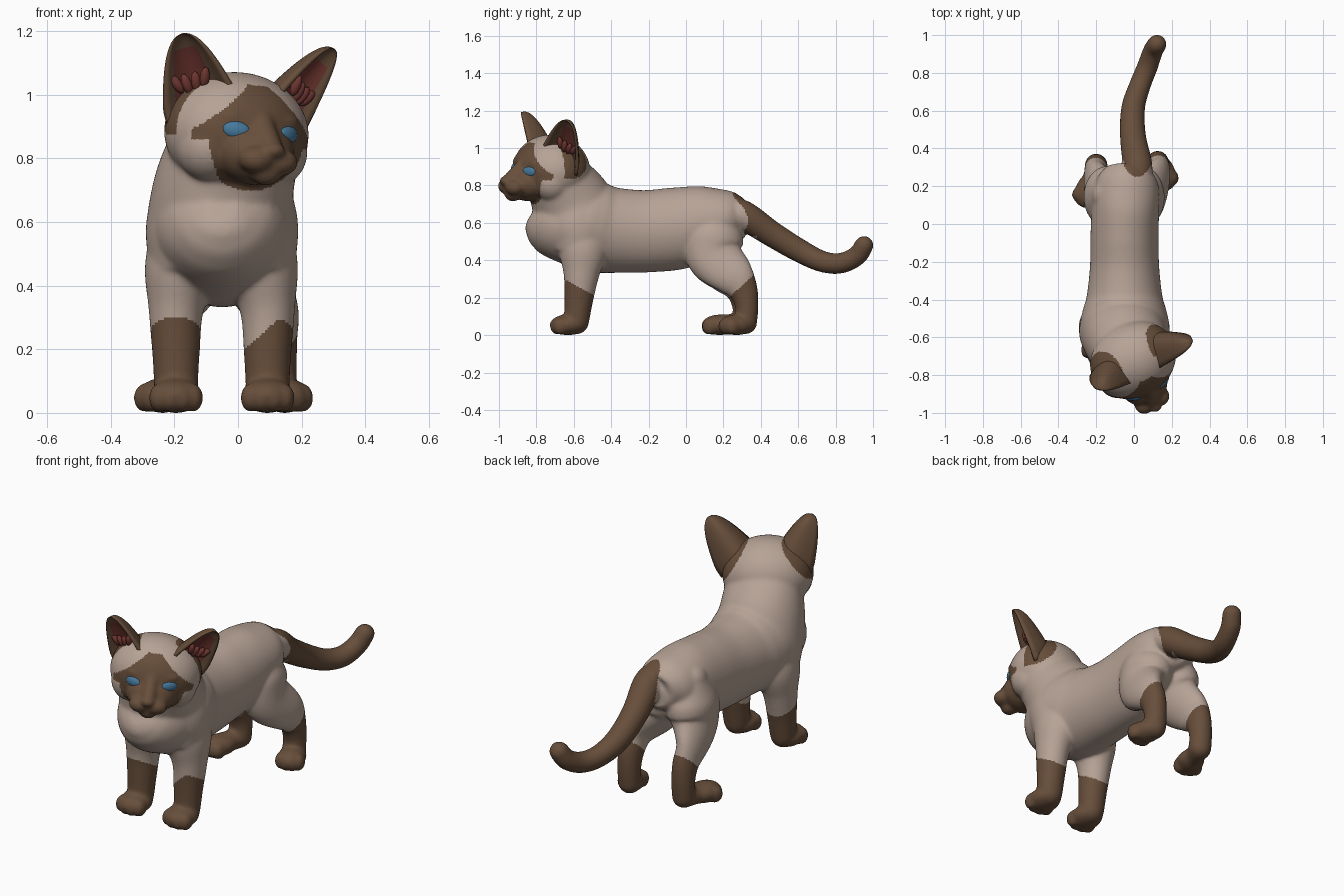
import bpy, bmesh, math
from mathutils import Vector, Matrix
from mathutils.bvhtree import BVHTree

if "Cube" in bpy.data.objects:
    bpy.data.objects.remove(bpy.data.objects["Cube"])


def material(name, rgb):
    m = bpy.data.materials.new(name)
    m.use_nodes = True
    m.diffuse_color = (*rgb, 1)
    m.node_tree.nodes["Principled BSDF"].inputs["Base Color"].default_value = (*rgb, 1)
    return m


CREAM = material("cream fur", (0.47, 0.365, 0.305))
BROWN = material("brown fur", (0.135, 0.076, 0.043))
BLUE = material("blue eye", (0.06, 0.19, 0.33))
RED = material("inner ear red", (0.16, 0.037, 0.03))

# Head frame: turned and tilted, local -y is the face direction
HEAD = (Matrix.Translation((-0.005, -0.72, 0.88)) @ Matrix.Rotation(math.radians(27), 4, 'Z')
        @ Matrix.Rotation(math.radians(5), 4, 'Y'))


def ball(bm, center, radii, frame=Matrix(), subdivisions=3):
    m = frame @ Matrix.Translation(center) @ Matrix.Diagonal((*radii, 1))
    bmesh.ops.create_icosphere(bm, subdivisions=subdivisions, radius=1, matrix=m)


def loft(bm, rings):
    """Skin closed rings of equal length and cap both ends."""
    loops = [[bm.verts.new(p) for p in ring] for ring in rings]
    n = len(loops[0])
    faces = []
    for a, b in zip(loops, loops[1:]):
        faces.append([bm.faces.new((a[i], a[(i + 1) % n], b[(i + 1) % n], b[i])) for i in range(n)])
    bm.faces.new(loops[0][::-1])
    bm.faces.new(loops[-1])
    return faces


def spline(points, steps=8):
    """Catmull-Rom samples through tuples of any length."""
    p = [Vector(q) for q in points]
    p = [p[0] * 2 - p[1]] + p + [p[-1] * 2 - p[-2]]
    out = []
    for a, b, c, d in zip(p, p[1:], p[2:], p[3:]):
        for k in range(steps):
            t = k / steps
            out.append((b * 2 + (c - a) * t + (a * 2 - b * 5 + c * 4 - d) * t * t
                        + (b * 3 - a - c * 3 + d) * t ** 3) / 2)
    return out + [p[-2]]


def tube(bm, points, axis, rounded=True):
    """Sweep (x, y, z, r) or (x, y, z, r1, r2) along a curve."""
    axis = Vector(axis)
    samples = spline(points)
    rings = []
    for i, s in enumerate(samples):
        c = Vector(s[:3])
        tangent = Vector(samples[min(i + 1, len(samples) - 1)][:3]) - Vector(samples[max(i - 1, 0)][:3])
        q = axis.rotation_difference(tangent.normalized())
        ring = []
        for k in range(48):
            a = math.tau * k / 48
            u, v = math.cos(a) * s[3], math.sin(a) * s[-1]
            ring.append(c + q @ Vector((u, 0, v) if axis.y else (u, v, 0)))
        rings.append(ring)
    loft(bm, rings)
    if rounded:
        for end in (samples[0], samples[-1]):
            r = min(end[3], end[-1])
            ball(bm, end[:3], (r, r, r))


def paw(bm, x, y, turn, width):
    f = Matrix.Translation((x, y, 0)) @ Matrix.Rotation(math.radians(turn), 4, 'Z')
    ball(bm, (0, -0.005, 0.055), (width, 0.1, 0.056), f)
    for k in (-1, -0.36, 0.36, 1):
        ball(bm, (k * width * 0.64, -0.07 + 0.025 * abs(k), 0.047), (0.032, 0.042, 0.046), f)


def finish(name, bm, mats):
    bmesh.ops.recalc_face_normals(bm, faces=bm.faces)
    for face in bm.faces:
        face.smooth = True
    mesh = bpy.data.meshes.new(name)
    bm.to_mesh(mesh)
    bm.free()
    ob = bpy.data.objects.new(name, mesh)
    bpy.context.scene.collection.objects.link(ob)
    for m in mats:
        mesh.materials.append(m)
    return ob


# Torso and neck
bm = bmesh.new()
sections = [(-0.825, 0.65, 0.05, 0.05), (-0.80, 0.635, 0.115, 0.115), (-0.76, 0.62, 0.165, 0.165),
            (-0.68, 0.60, 0.208, 0.2), (-0.55, 0.585, 0.236, 0.24), (-0.46, 0.57, 0.222, 0.24),
            (-0.38, 0.56, 0.2, 0.228), (-0.22, 0.555, 0.183, 0.22), (-0.05, 0.57, 0.18, 0.22),
            (0.1, 0.60, 0.178, 0.2), (0.2, 0.615, 0.17, 0.165), (0.26, 0.61, 0.145, 0.14),
            (0.30, 0.60, 0.1, 0.1), (0.315, 0.60, 0.05, 0.05)]
tube(bm, [(-0.05 + 0.06 * max(0, y), y, z, rx, rz) for y, z, rx, rz in sections], (0, 1, 0), False)
tube(bm, [(-0.05, -0.56, 0.46, 0.23, 0.18), (-0.05, -0.57, 0.58, 0.24, 0.215),
          (-0.045, -0.61, 0.70, 0.222, 0.22), (-0.01, -0.68, 0.83, 0.205, 0.18)], (0, 0, 1), False)

# Front legs
for hip, foot in ((-0.165, -0.195), (0.058, 0.093)):
    mid = (hip + foot) / 2
    tube(bm, [(hip * 0.9, -0.55, 0.64, 0.1, 0.1), (mid, -0.55, 0.46, 0.113, 0.13),
              (foot, -0.56, 0.32, 0.086, 0.095), (foot, -0.573, 0.19, 0.075, 0.077),
              (foot, -0.585, 0.07, 0.068, 0.066)], (0, 0, -1))
    paw(bm, foot, -0.625, 0, 0.084)

# Hind legs
for hip, foot, back in ((-0.132, -0.2, 0.0), (0.022, 0.125, 0.015)):
    mid = hip * 0.6 + foot * 0.4
    tube(bm, [(hip, 0.15, 0.65, 0.09, 0.1), (hip * 0.9 + foot * 0.1, 0.145, 0.53, 0.125, 0.158),
              (mid, 0.155, 0.42, 0.108, 0.15), (foot, 0.235 + back, 0.32, 0.066, 0.115),
              (foot, 0.29 + back, 0.24, 0.062, 0.08), (foot, 0.31 + back, 0.15, 0.06, 0.062),
              (foot, 0.305 + back, 0.065, 0.06, 0.06)], (0, 0, -1))
paw(bm, -0.235, 0.185, -22, 0.073)
paw(bm, 0.145, 0.275, 20, 0.073)
tube(bm, [(-0.2, 0.3, 0.06, 0.055), (-0.232, 0.2, 0.058, 0.053)], (0, -1, 0))

# Tail
tube(bm, [(0.01, 0.2, 0.665, 0.06), (0.02, 0.3, 0.645, 0.078), (-0.005, 0.46, 0.54, 0.069),
          (-0.005, 0.61, 0.45, 0.063), (0.03, 0.73, 0.393, 0.057), (0.07, 0.83, 0.385, 0.055),
          (0.1, 0.915, 0.425, 0.053), (0.122, 0.952, 0.48, 0.051)], (0, 1, 0))

# Head: skull, cheeks, nose bridge and muzzle
ball(bm, (0, 0, 0), (0.235, 0.2, 0.192), HEAD, 4)
ball(bm, (0, -0.14, -0.065), (0.13, 0.11, 0.1), HEAD)
ball(bm, (0, -0.225, -0.125), (0.05, 0.045, 0.042), HEAD)
ball(bm, (0, -0.28, -0.055), (0.034, 0.024, 0.024), HEAD)
bridge = [HEAD @ Vector((0, y, z)) for y, z in ((-0.15, 0.05), (-0.193, 0.0), (-0.248, -0.055))]
tube(bm, [(*p, 0.04) for p in bridge], (0, -1, 0))
for side in (-1, 1):
    ball(bm, (side * 0.042, -0.237, -0.088), (0.058, 0.052, 0.044), HEAD)
    ball(bm, (side * 0.115, -0.045, -0.05), (0.105, 0.11, 0.112), HEAD)
    ball(bm, (side * 0.085, -0.145, 0.045), (0.055, 0.038, 0.024), HEAD)

# Fuse the parts into one smooth skin
skin = finish("cat_body", bm, [])
remesh = skin.modifiers.new("fuse", 'REMESH')
remesh.mode = 'VOXEL'
remesh.voxel_size = 0.008
soften = skin.modifiers.new("soften", 'SMOOTH')
soften.factor = 0.5
soften.iterations = 16
bpy.context.view_layer.update()
fused = bpy.data.meshes.new_from_object(skin.evaluated_get(bpy.context.evaluated_depsgraph_get()))
skin.modifiers.clear()
skin.data = fused
fused.materials.clear()
fused.materials.append(CREAM)
fused.materials.append(BROWN)

# Dark points: face mask, ear bases, feet and tail
to_head = HEAD.inverted()


def is_dark(c):
    if c.y < -0.3:
        inner = 0.19 + 0.9 * (c.x - 0.01) if c.x > -0.05 else 0.31
        if c.z < min(0.305, 0.3 - 0.55 * (c.y + 0.65), inner):
            return True
    if c.y > 0 and c.z < min(0.34, max(0.2, 0.22 + 0.9 * (c.y - 0.25))):
        return True
    if c.y > 0.38 or (c.z > 0.53 and c.y > 0.25 + (0.75 - c.z) * 0.3 + 9 * (c.x - 0.025) ** 2):
        return True
    if c.y > -0.45 or c.z < 0.68:
        return False
    p = to_head @ c
    u, front, up = abs(p.x), -p.y, p.z
    top = min(0.15, 0.18 - 0.9 * u)
    if front > 0.05 and math.hypot(u, up + 0.015) < 0.167 and up < top:
        return True
    if front > 0.03 and u < 0.205 and -0.035 < up < top:
        return True
    return -0.16 < front < 0.035 and (u - 0.1) / 0.12 + (up - 0.16) / 0.17 > 0


for poly in fused.polygons:
    poly.use_smooth = True
    poly.material_index = int(is_dark(poly.center))

# Eyes, seated on the face surface
tree = BVHTree.FromPolygons([v.co for v in fused.vertices], [p.vertices for p in fused.polygons])
forward = HEAD.to_3x3() @ Vector((0, 1, 0))
for name, side in (("right_eye", -1), ("left_eye", 1)):
    hit = tree.ray_cast(HEAD @ Vector((side * 0.09, -0.6, 0.001)), forward)[0]
    frame = (Matrix.Translation(hit + forward * 0.01) @ HEAD.to_3x3().to_4x4()
             @ Matrix.Rotation(side * math.radians(24), 4, 'Z')
             @ Matrix.Rotation(-side * math.radians(7), 4, 'Y'))
    bm = bmesh.new()
    ball(bm, (0, 0, 0), (0.046, 0.018, 0.029), frame)
    finish(name, bm, [BLUE])

# Ears: cupped shells with a red lining and folds of inner fur
for name, side in (("right_ear", -1), ("left_ear", 1)):
    base = Vector((side * 0.155 + 0.008, -0.035, 0.07))
    tip = Vector((side * 0.268 + 0.02, -0.06, 0.292))
    up = tip - base
    facing = Vector((side * 0.58, -0.81, 0))
    across = facing.cross(up).normalized()
    facing = up.cross(across).normalized()
    span = [k / 8 for k in range(-8, 9)]
    rings = []
    for k in range(21):
        t = 1 - 1.15 * (1 - k / 20.05) ** 1.6
        w = min(0.122, 0.126 * (1 - t) ** 0.45)
        center = base + up * t
        back = [center + across * s * w - facing * w * 0.95 * (1 - s * s) for s in span]
        front = [center + across * s * w * 0.88 + facing * (0.008 - w * 0.55 * (1 - s * s)) for s in span]
        rings.append([HEAD @ p for p in back + front[::-1]])
    bm = bmesh.new()
    for k, row in enumerate(loft(bm, rings)):
        for i, face in enumerate(row):
            face.material_index = int(abs(i - 24.5 - side) < 5 and k < 13)
    finish(name, bm, [BROWN, RED])
    bm = bmesh.new()
    for s in (-0.045, -0.015, 0.015, 0.045):
        p = base + up * (0.3 + abs(s)) + across * (s - side * 0.015) - facing * 0.02
        frame = HEAD @ Matrix.Translation(p) @ (up + across * s * 2).to_track_quat('Z', 'Y').to_matrix().to_4x4()
        ball(bm, (0, 0, 0), (0.016, 0.016, 0.036), frame, 2)
    finish(name + "_folds", bm, [RED])
